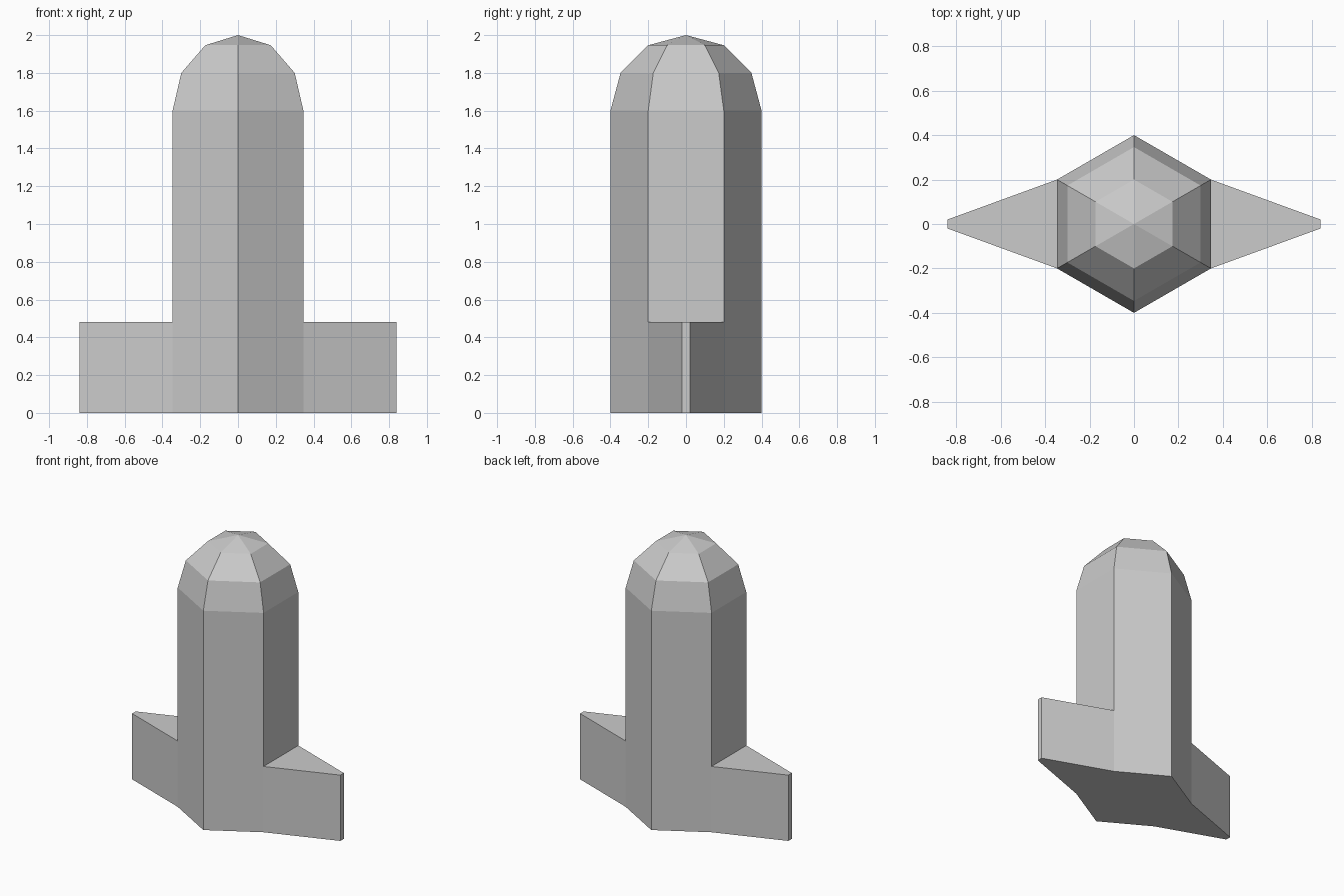
import bpy, bmesh, math

if "Cube" in bpy.data.objects:
    bpy.data.objects.remove(bpy.data.objects["Cube"])

SIDES, RADIUS = 6, 0.4
DOME_BASE, FIN_TOP = 1.6, 0.48
FIN_TIP_X, FIN_TIP_Y = 0.84, 0.02

bm = bmesh.new()


def ring(radius, z):
    # hexagon with corners on the +y and -y axis
    angles = [math.radians(90 + 360 / SIDES * i) for i in range(SIDES)]
    return [bm.verts.new((radius * math.cos(a), radius * math.sin(a), z)) for a in angles]


# body column and faceted dome
profile = [(RADIUS, 0), (RADIUS, FIN_TOP)]
for deg in (0, 30, 60):
    a = math.radians(deg)
    profile.append((RADIUS * math.cos(a), DOME_BASE + RADIUS * math.sin(a)))
rings = [ring(r, z) for r, z in profile]

for low, high in zip(rings, rings[1:]):
    for i in range(SIDES):
        j = (i + 1) % SIDES
        bm.faces.new((low[i], low[j], high[j], high[i]))

# pointed cap and flat base
apex = bm.verts.new((0, 0, DOME_BASE + RADIUS))
for i in range(SIDES):
    bm.faces.new((rings[-1][i], rings[-1][(i + 1) % SIDES], apex))
bm.faces.new(list(reversed(rings[0])))
bm.normal_update()

# side fins: pull out the lower left and right faces and pinch their tips
sides = [f for f in bm.faces
         if abs(f.normal.x) > 0.99 and f.calc_center_median().z < FIN_TOP]
for face in bmesh.ops.extrude_discrete_faces(bm, faces=sides)["faces"]:
    for v in face.verts:
        v.co.x = math.copysign(FIN_TIP_X, v.co.x)
        v.co.y = math.copysign(FIN_TIP_Y, v.co.y)

bmesh.ops.recalc_face_normals(bm, faces=bm.faces[:])
mesh = bpy.data.meshes.new("finned_body")
bm.to_mesh(mesh)
bm.free()
bpy.context.collection.objects.link(bpy.data.objects.new("finned_body", mesh))
